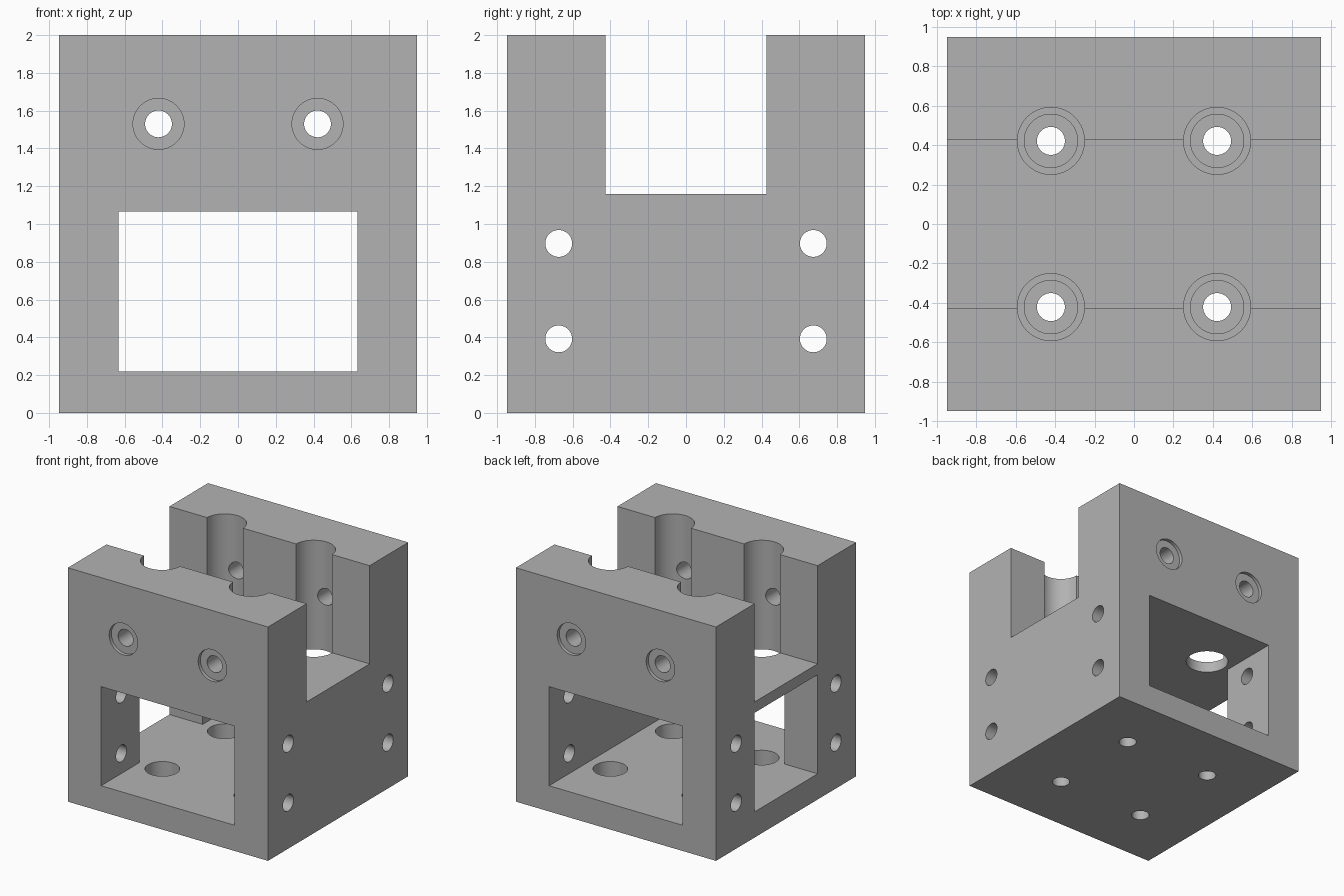
import bpy, bmesh
from math import radians
from mathutils import Matrix, Vector

if "Cube" in bpy.data.objects:
    bpy.data.objects.remove(bpy.data.objects["Cube"], do_unlink=True)

HALF = 0.947      # half width of the block
HOLE = 0.071      # screw hole radius
HEAD = 0.135      # screw head recess radius
BORE = 0.17       # rod bore radius
GRID = 0.421      # rod and screw spacing from the centre

grey = bpy.data.materials.new("grey")
grey.use_nodes = True
grey.diffuse_color = (0.45, 0.45, 0.45, 1)
grey.node_tree.nodes["Principled BSDF"].inputs["Base Color"].default_value = (0.45, 0.45, 0.45, 1)


def prism(name, outline, z0, z1):
    """Extrude a flat outline from z0 up to z1."""
    bm = bmesh.new()
    face = bm.faces.new([bm.verts.new((x, y, z0)) for x, y in outline])
    top = bmesh.ops.extrude_face_region(bm, geom=[face])["geom"]
    verts = [v for v in top if isinstance(v, bmesh.types.BMVert)]
    bmesh.ops.translate(bm, vec=(0, 0, z1 - z0), verts=verts)
    return finish(name, bm)


def rod(name, start, end, radius):
    """Cylinder between two points."""
    a, b = Vector(start), Vector(end)
    turn = (b - a).to_track_quat('Z', 'Y').to_matrix().to_4x4()
    bm = bmesh.new()
    bmesh.ops.create_cone(bm, cap_ends=True, segments=48, radius1=radius, radius2=radius,
                          depth=(b - a).length, matrix=Matrix.Translation((a + b) / 2) @ turn)
    return finish(name, bm)


def finish(name, bm):
    bmesh.ops.recalc_face_normals(bm, faces=bm.faces)
    mesh = bpy.data.meshes.new(name)
    bm.to_mesh(mesh)
    bm.free()
    mesh.materials.append(grey)
    obj = bpy.data.objects.new(name, mesh)
    bpy.context.collection.objects.link(obj)
    return obj


def rect(x0, x1, y0, y1):
    return [(x0, y0), (x1, y0), (x1, y1), (x0, y1)]


# Solid block
block = prism("mounting_block", rect(-HALF, HALF, -HALF, HALF), 0, 2)

# Open slot across the top, and a T-shaped chamber open at front, back and one side
W, S, OUT = 0.632, 0.426, 1.2
chamber = [(-W, -OUT), (W, -OUT), (W, OUT), (-W, OUT), (-W, S), (-OUT, S), (-OUT, -S), (-W, -S)]
cutters = [prism("top_slot", rect(-OUT, OUT, -S, S), 1.16, 2.2),
           prism("chamber", chamber, 0.22, 1.067)]

for sx in (-1, 1):
    x = sx * GRID
    for sy in (-1, 1):
        y = sy * GRID
        # Vertical rod bores, and recessed screw holes in the floor
        cutters.append(rod("rod_bore", (x, y, 0.7), (x, y, 2.2), BORE))
        cutters.append(rod("floor_recess", (x, y, 0.08), (x, y, 0.5), HEAD))
        cutters.append(rod("floor_hole", (x, y, -0.2), (x, y, 0.4), HOLE))
        # Recessed clamp screw holes in the front and back
        cutters.append(rod("clamp_hole", (x, sy * 0.4, 1.53), (x, sy * OUT, 1.53), HOLE))
        cutters.append(rod("clamp_recess", (x, sy * (HALF - 0.03), 1.53), (x, sy * OUT, 1.53), HEAD))
        # Screw holes through the side walls
        for z in (0.392, 0.897):
            cutters.append(rod("side_hole", (sx * 0.5, sy * 0.674, z), (sx * OUT, sy * 0.674, z), HOLE))

# Carve the block
bpy.ops.object.select_all(action='DESELECT')
block.select_set(True)
bpy.context.view_layer.objects.active = block
for cutter in cutters:
    cutter.hide_render = True
    mod = block.modifiers.new(cutter.name, 'BOOLEAN')
    mod.operation = 'DIFFERENCE'
    mod.solver = 'EXACT'
    mod.object = cutter
    bpy.ops.object.modifier_apply(modifier=mod.name)
    bpy.data.objects.remove(cutter, do_unlink=True)

bpy.ops.object.shade_smooth_by_angle(angle=radians(30))
